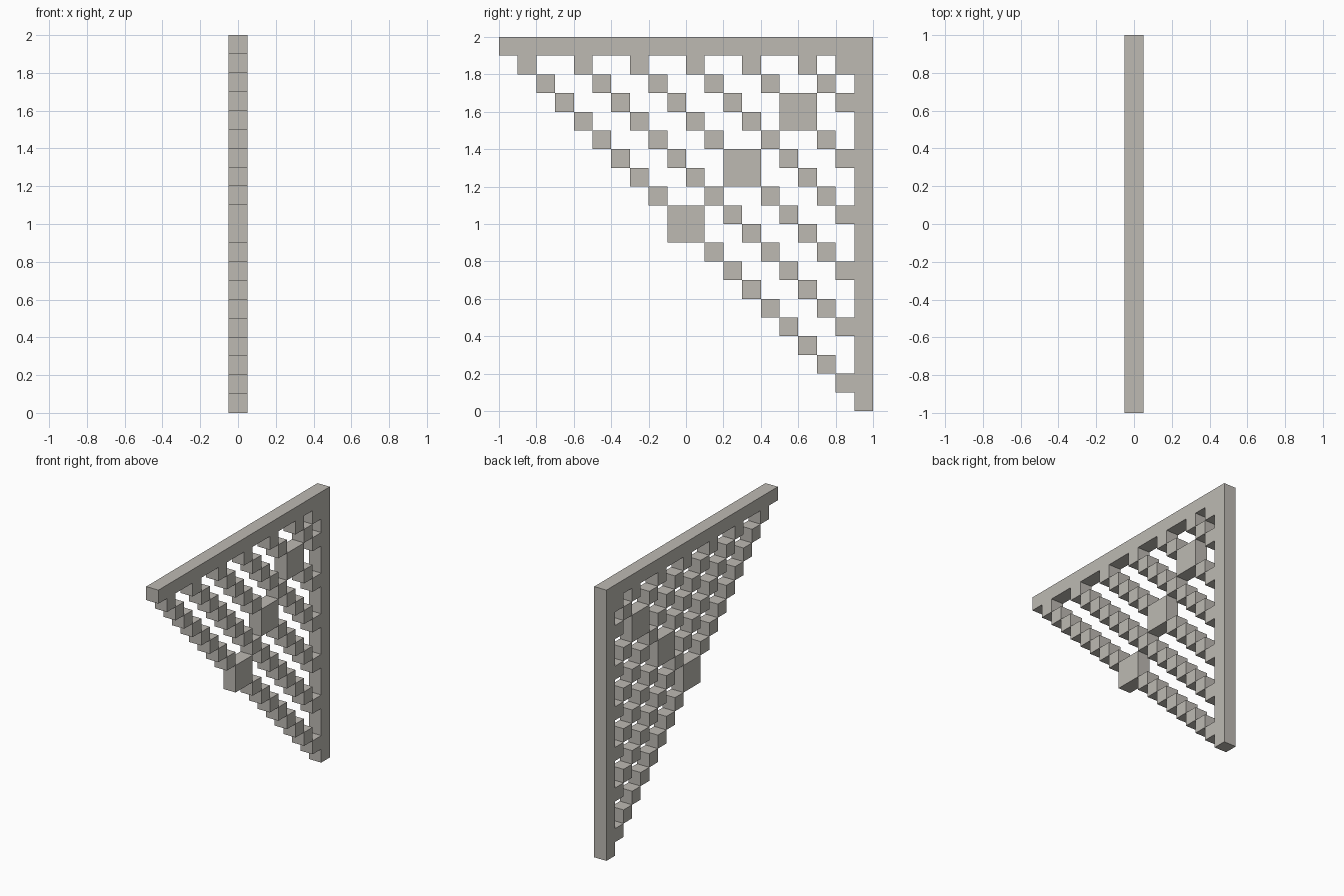
import bpy
import bmesh

if "Cube" in bpy.data.objects:
    bpy.data.objects.remove(bpy.data.objects["Cube"])

N, S, H = 20, 0.1, 0.05      # cells per side, cell size, half thickness

stone = bpy.data.materials.new("warm_grey")
stone.diffuse_color = (0.51, 0.49, 0.45, 1)
stone.use_nodes = True
stone.node_tree.nodes["Principled BSDF"].inputs["Base Color"].default_value = stone.diffuse_color

# Frame: top rail and back post; cells are (column from -y, row from top)
cells = {(i, 0) for i in range(N)} | {(N - 1, i) for i in range(N)}

# Stepped diagonal strands, every third cell, plus the inner corner cell
for offset in range(0, N - 2, 3):
    cells |= {(k + offset, k) for k in range(N - offset)}
cells.add((N - 2, 1))

# Square bosses of two by two cells along the axis of symmetry
for c, r in ((9, 9), (12, 6), (15, 3)):
    cells |= {(c + i, r + j) for i in (0, 1) for j in (0, 1)}

# Skin of the lattice: both flat faces, and walls only where a cell is exposed
bm = bmesh.new()


def quad(*points):
    bm.faces.new([bm.verts.new(p) for p in points])


for c, r in sorted(cells):
    y, z = -1 + c * S, 2 - (r + 1) * S
    ring = [(y, z), (y + S, z), (y + S, z + S), (y, z + S)]
    quad(*[(H, *p) for p in ring])
    quad(*[(-H, *p) for p in reversed(ring)])
    for i, (dc, dr) in enumerate(((0, 1), (1, 0), (0, -1), (-1, 0))):
        if (c + dc, r + dr) not in cells:
            a, b = ring[i], ring[(i + 1) % 4]
            quad((-H, *a), (-H, *b), (H, *b), (H, *a))

bmesh.ops.remove_doubles(bm, verts=bm.verts, dist=0.001)
mesh = bpy.data.meshes.new("corner_lattice")
bm.to_mesh(mesh)
bm.free()
mesh.materials.append(stone)
bpy.context.collection.objects.link(bpy.data.objects.new("corner_lattice", mesh))
